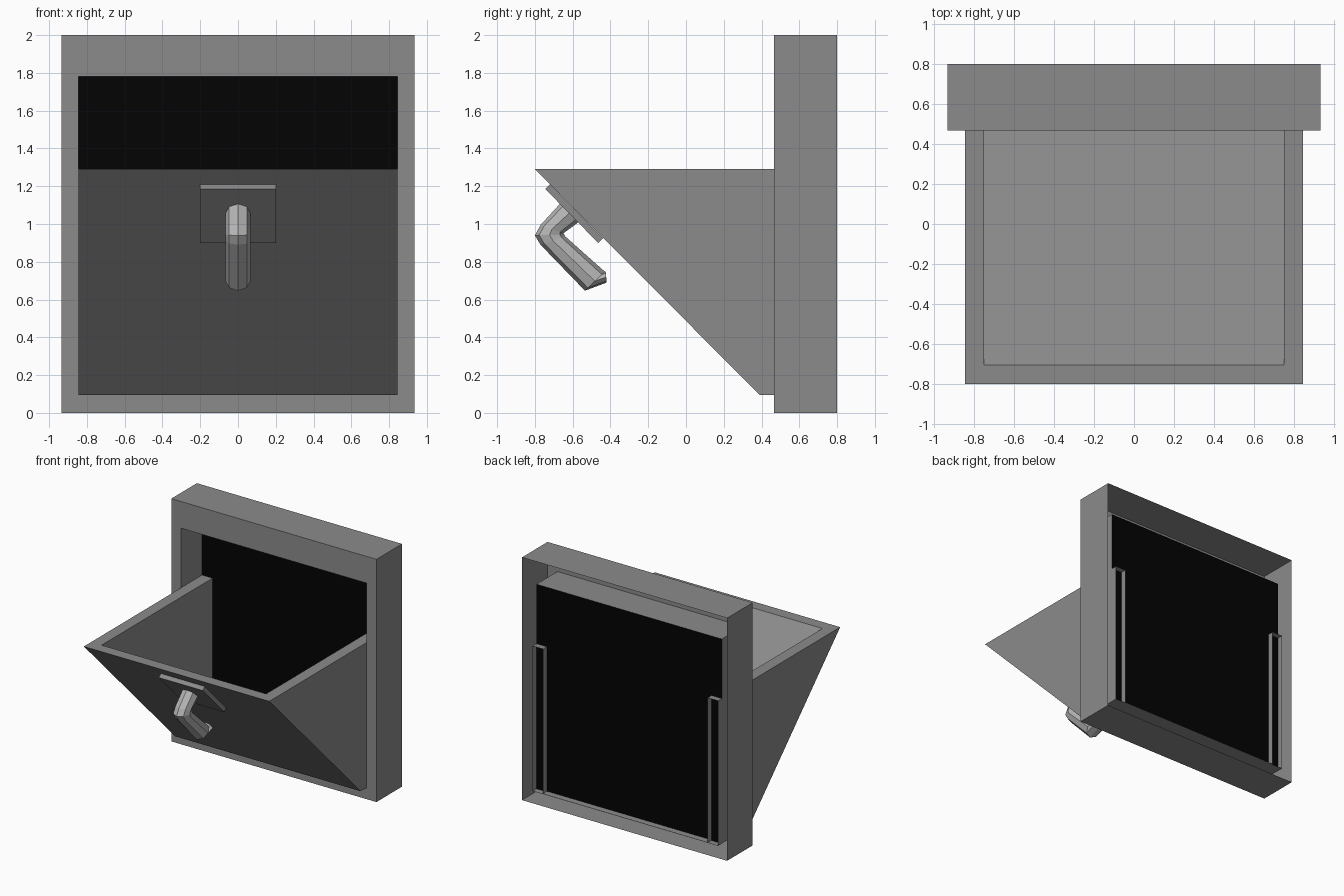
import bpy, bmesh, math

if "Cube" in bpy.data.objects:
    bpy.data.objects.remove(bpy.data.objects["Cube"])


def make_material(name, value):
    mat = bpy.data.materials.new(name)
    mat.diffuse_color = (value, value, value, 1)
    mat.use_nodes = True
    mat.node_tree.nodes["Principled BSDF"].inputs["Base Color"].default_value = mat.diffuse_color
    return mat


dark_grey = make_material("dark_grey", 0.26)
handle_grey = make_material("handle_grey", 0.46)
black = make_material("black", 0.001)


def make_object(name, bm, mat):
    bmesh.ops.recalc_face_normals(bm, faces=bm.faces)
    mesh = bpy.data.meshes.new(name)
    bm.to_mesh(mesh)
    bm.free()
    mesh.materials.append(mat)
    obj = bpy.data.objects.new(name, mesh)
    bpy.context.collection.objects.link(obj)
    return obj


def loft(name, rings, mat=dark_grey, caps=True, open_y=None):
    """Join closed rings of equal point count; faces lying at y = open_y are left out."""
    bm = bmesh.new()
    loops = [[bm.verts.new(p) for p in ring] for ring in rings]
    n = len(loops[0])
    for a, b in zip(loops, loops[1:]):
        for i in range(n):
            j = (i + 1) % n
            quad = (a[i], a[j], b[j], b[i])
            if open_y is None or any(abs(v.co.y - open_y) > 1e-4 for v in quad):
                bm.faces.new(quad)
    if caps:
        bm.faces.new(loops[0])
        bm.faces.new(loops[-1])
    return make_object(name, bm, mat)


def prism(name, profile, x0, x1, **options):
    """Extrude a (y, z) profile along x."""
    return loft(name, [[(x, y, z) for y, z in profile] for x in (x0, x1)], **options)


def rect(half, y, z0, z1):
    return [(-half, y, z0), (half, y, z0), (half, y, z1), (-half, y, z1)]


TOP, LOW, OPEN_X, FRONT, BACK = 1.29, 0.095, 0.845, 0.467, 0.79

# Wall frame: thin shell, rim open at the back, opening lined inwards
loft("wall_frame", [rect(0.935, 0.80, 0, 2), rect(0.935, FRONT, 0, 2),
                    rect(OPEN_X, FRONT, LOW, 1.78),
                    rect(OPEN_X, 0.74, LOW, 1.78)], caps=False)

# Black panel closing the back of the opening
bm = bmesh.new()
bm.faces.new([bm.verts.new(p) for p in rect(OPEN_X, 0.74, LOW, 1.78)])
make_object("back_panel", bm, black)

# Hollow hopper side walls, open at the back, running through the panel
side = [(-0.80, TOP), (0.39, LOW), (BACK, LOW), (BACK, TOP)]
for label, s in (("left", -1), ("right", 1)):
    prism(f"hopper_side_{label}", side, s * 0.75, s * OPEN_X, open_y=BACK)

# Hopper sloping front and thin floor
prism("hopper_front", [(-0.80, TOP), (0.39, LOW), (BACK, LOW),
                       (BACK, LOW + 0.005), (0.485, LOW + 0.005), (-0.705, TOP)],
      -0.75, 0.75, open_y=BACK)

# Handle mounting plate lying on the slope
prism("handle_plate", [(-0.745, 1.185), (-0.465, 0.90), (-0.44, 0.925), (-0.72, 1.21)],
      -0.2, 0.2)

# Bent eight-sided handle: outer and inner edge of each ring in (y, z)
SIDES = 8
bends = [((-0.66, 1.115), (-0.555, 1.02)), ((-0.77, 0.995), (-0.65, 0.95)),
         ((-0.80, 0.94), (-0.645, 0.944)), ((-0.77, 0.89), (-0.64, 0.935)),
         ((-0.535, 0.647), (-0.43, 0.748)), ((-0.42, 0.69), (-0.425, 0.748))]
rings = []
for (oy, oz), (iy, iz) in bends:
    ring = []
    for k in range(SIDES):
        t = k * 2 * math.pi / SIDES
        c = math.cos(t) / 2
        ring.append((0.066 * math.sin(t),
                     (oy + iy) / 2 + (oy - iy) * c,
                     (oz + iz) / 2 + (oz - iz) * c))
    rings.append(ring)
loft("handle", rings, mat=handle_grey)
